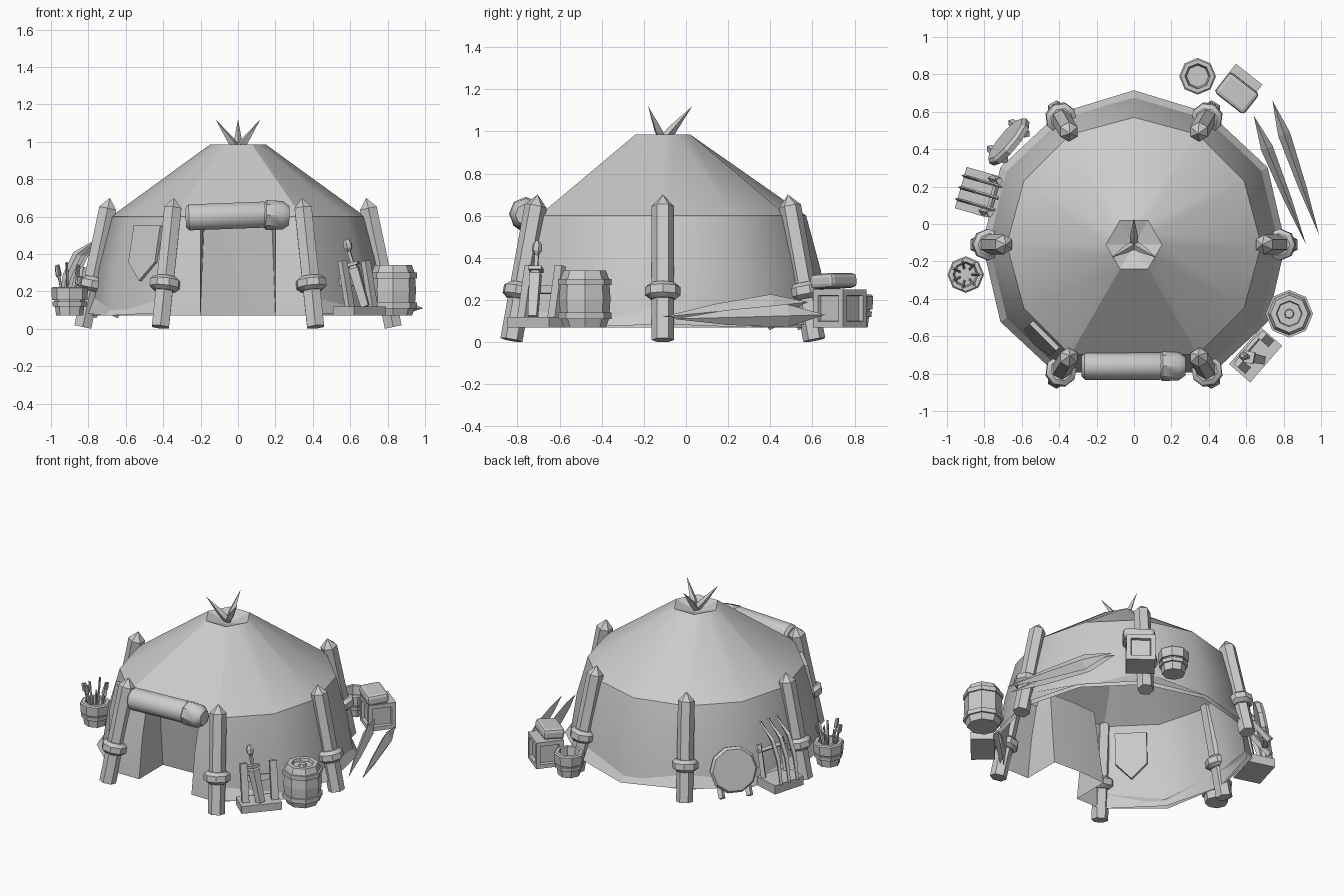
import bpy, bmesh, math
from mathutils import Vector, Matrix

if "Cube" in bpy.data.objects:
    bpy.data.objects.remove(bpy.data.objects["Cube"])

mat = bpy.data.materials.new("plain_grey")
mat.use_nodes = True
GREY = (0.6, 0.6, 0.6, 1)
mat.diffuse_color = GREY
mat.node_tree.nodes["Principled BSDF"].inputs["Base Color"].default_value = GREY

CY = -0.11          # tent centre on y
GROUND = 0.07       # level the goods stand on


def finish(name, bm, smooth=None, normals=True):
    if normals:
        bmesh.ops.recalc_face_normals(bm, faces=bm.faces)
    me = bpy.data.meshes.new(name)
    bm.to_mesh(me)
    bm.free()
    me.materials.append(mat)
    ob = bpy.data.objects.new(name, me)
    bpy.context.collection.objects.link(ob)
    if smooth:
        bpy.ops.object.select_all(action='DESELECT')
        ob.select_set(True)
        bpy.context.view_layer.objects.active = ob
        bpy.ops.object.shade_smooth_by_angle(angle=math.radians(smooth))
    return ob


def strip(bm, *rows, close=False):
    """Quads between successive rows of points."""
    rows = [[bm.verts.new(p) for p in r] for r in rows]
    for a, b in zip(rows, rows[1:]):
        for i in range(len(a) if close else len(a) - 1):
            j = (i + 1) % len(a)
            bm.faces.new((a[i], a[j], b[j], b[i]))
    return rows


def spindle(name, p, q, profile, n=8, flat=1.0, spin=0.0, smooth=None):
    """Sides turned round the line p-q; profile holds (fraction, radius)."""
    p, q = Vector(p), Vector(q)
    rot = (q - p).to_track_quat('Z', 'Y')
    rows = []
    for t, r in profile:
        angles = [spin + math.tau * i / n for i in range(n)]
        rows.append([p.lerp(q, t) + rot @ Vector((r * flat * math.cos(a), r * math.sin(a), 0))
                     for a in angles])
    bm = bmesh.new()
    rings = strip(bm, *rows, close=True)
    bm.faces.new(rings[0])
    bm.faces.new(rings[-1])
    bmesh.ops.remove_doubles(bm, verts=bm.verts, dist=0.0005)
    return finish(name, bm, smooth)


def box(name, loc, size, turn=0, tilt=0, bevel=0):
    bm = bmesh.new()
    bmesh.ops.create_cube(bm, size=1)
    bmesh.ops.scale(bm, vec=size, verts=bm.verts)
    if bevel:
        bmesh.ops.bevel(bm, geom=bm.edges, offset=bevel, segments=2, affect='EDGES', profile=0.5)
    m = (Matrix.Translation(loc) @ Matrix.Rotation(math.radians(turn), 4, 'Z')
         @ Matrix.Rotation(math.radians(tilt), 4, 'X'))
    bm.transform(m)
    return finish(name, bm)


def around(deg, r, z):
    a = math.radians(deg)
    return Vector((r * math.cos(a), CY + r * math.sin(a), z))


# roof: six panels, eave split in two per panel, straight over the door
EAVE, FOOT = 0.68, 0.79
top, eave = [], []
for k in range(12):
    top.append(around(30 * k, 0.15 if k % 2 == 0 else 0.15 * math.cos(math.pi / 6), 0.985))
    eave.append(around(30 * k, EAVE if k != 9 else EAVE * math.cos(math.pi / 6), 0.6))
bm = bmesh.new()
strip(bm, eave, top, close=True)
finish("roof", bm, 28)

# sunken smoke hole and its spikes
bm = bmesh.new()
rings = strip(bm, [around(60 * k, 0.15, 0.985) for k in range(6)],
              [around(60 * k, 0.04, 0.95) for k in range(6)], close=True)
bm.faces.new(rings[1])
finish("smoke_hole", bm)
for x, y in ((-0.12, -0.18), (0.12, -0.18), (0, 0.03)):
    spindle("roof_spike", (0, CY, 0.955), (x, y, 1.12), [(0, 0.022), (0.3, 0.022), (1, 0)], 4)


# wall with a recessed doorway in the front
def wall_row(r, z, half, depth):
    pts = [around(a, r, z) for a in range(-60, 241, 30)]
    y = pts[0].y
    return pts + [Vector(v) for v in ((-0.2, y, z), (-half, y + depth, z), (0, y + depth + 0.01, z),
                                      (half, y + depth, z), (0.2, y, z))]


bm = bmesh.new()
rows = strip(bm, wall_row(FOOT, GROUND, 0.2, 0.26), wall_row(0.75, 0.34, 0.19, 0.19),
             wall_row(EAVE, 0.6, 0.18, 0.1), close=True)
bm.faces.new(rows[2][-5:])
finish("wall", bm, 35)

# loose skirt hanging at the foot of the wall
bm = bmesh.new()
skirt = range(-60, 241, 30)
strip(bm, [around(a, 0.775, 0.17 if a % 60 == 0 else 0.11) for a in skirt],
      [around(a, 0.81 if a % 60 == 0 else 0.825, 0.085 if a % 60 == 0 else GROUND) for a in skirt])
finish("wall_skirt", bm)

# six leaning posts with rope rings
for a in range(0, 360, 60):
    foot, head = around(a, 0.83, 0.01), around(a, 0.685, 0.7)
    spindle("post", foot, head, [(0, 0.053), (0.92, 0.053), (1, 0)], 6)
    spindle("post_ring", foot.lerp(head, 0.28), foot.lerp(head, 0.39),
            [(0, 0.06), (0.25, 0.084), (0.75, 0.084), (1, 0.06)], 8, smooth=40)

# rolled door flap
spindle("door_roll", (-0.28, -0.76, 0.595), (0.17, -0.76, 0.612),
        [(0, 0.055), (0.04, 0.073), (0.93, 0.073), (1, 0.055)], 10, smooth=40)
spindle("door_roll_end", (0.13, -0.76, 0.61), (0.275, -0.76, 0.605),
        [(0, 0.06), (0.15, 0.08), (0.75, 0.076), (1, 0.05)], 8, smooth=40)

# pointed plaque on the front right wall
bm = bmesh.new()
rot = Matrix.Rotation(math.radians(-45), 4, 'Z') @ Matrix.Rotation(math.radians(-12), 4, 'X')
outline = ((-0.1, 0.14), (0.1, 0.14), (0.1, -0.06), (0, -0.16), (-0.1, -0.06))
rings = strip(bm, *[[Matrix.Translation((-0.49, -0.61, 0.41)) @ rot @ Vector((x, d, z))
                     for x, z in outline] for d in (-0.025, 0.025)], close=True)
for r in rings:
    bm.faces.new(r)
finish("wall_plaque", bm)

# barrel
spindle("barrel", (0.83, -0.48, GROUND), (0.83, -0.48, 0.34),
        [(0, 0.1), (0.15, 0.115), (0.5, 0.122), (0.85, 0.115), (1, 0.1), (1, 0.07), (0.93, 0.065)], 8)
for z in (0.11, 0.27):
    spindle("barrel_hoop", (0.83, -0.48, z), (0.83, -0.48, z + 0.03), [(0, 0.127), (1, 0.127)], 8)
spindle("barrel_bung", (0.83, -0.48, 0.31), (0.83, -0.48, 0.335), [(0, 0.03), (1, 0.022)], 8)

# two open pots, one filled with arrows
for x, y in ((0.34, 0.79), (-0.9, -0.27)):
    spindle("pot", (x, y, GROUND), (x, y, 0.225),
            [(0, 0.072), (0.55, 0.083), (0.55, 0.095), (0.95, 0.098), (1, 0.09), (1, 0.068), (0.3, 0.055)], 8)
    spindle("pot_band", (x, y, 0.12), (x, y, 0.145), [(0, 0.09), (1, 0.092)], 8)
for k in range(7):
    a = k * 0.9
    c, s = math.cos(a), math.sin(a)
    low = Vector((-0.9 + 0.03 * c, -0.27 + 0.03 * s, 0.12))
    high = Vector((-0.9 + 0.075 * c, -0.27 + 0.075 * s, 0.33 + 0.012 * (k % 3)))
    spindle("arrow", low, high, [(0, 0.007), (1, 0.007)], 4)
    spindle("arrow_feathers", low.lerp(high, 0.72), high, [(0, 0.004), (0.2, 0.02), (1, 0.016)], 4, 0.25, a)

# tool rack beside the barrel
RT = 49
along = Vector((math.cos(math.radians(RT)), math.sin(math.radians(RT)), 0))
out = Vector((along.y, -along.x, 0))
rack = Vector((0.65, -0.70, 0))
box("tool_rack_base", rack + Vector((0, 0, 0.095)), (0.26, 0.15, 0.05), RT)
for s in (-0.09, 0.1):
    box("tool_rack_upright", rack + along * s - out * 0.015 + Vector((0, 0, 0.23)), (0.045, 0.03, 0.27), RT, -12)
box("tool_rack_rail", rack - out * 0.05 + Vector((0, 0, 0.25)), (0.2, 0.02, 0.04), RT, -12)
tip, grip = rack + out * 0.04 + Vector((0, 0, 0.12)), rack - out * 0.05 - along * 0.05 + Vector((0, 0, 0.46))
spindle("short_sword", tip, grip, [(0, 0.03), (0.6, 0.036), (0.66, 0.012), (0.88, 0.012)], 4, spin=0.8)
spindle("sword_guard", tip.lerp(grip, 0.64), tip.lerp(grip, 0.69), [(0, 0.045), (1, 0.045)], 4, spin=0.8)
spindle("sword_pommel", tip.lerp(grip, 0.86), grip + Vector((0, 0, 0.02)), [(0, 0.01), (0.3, 0.024), (0.7, 0.024), (1, 0.01)], 6)

# long shards lying along the left wall
for p, q in (((0.92, -0.11, 0.12), (0.64, 0.58, 0.19)), ((0.99, -0.06, 0.11), (0.74, 0.66, 0.13))):
    spindle("shard", p, q, [(0, 0), (0.35, 0.035), (0.75, 0.055), (1, 0)], 4, 0.6)

# crate with framed sides and a cushion on top
CT = -38
crate = Vector((0.56, 0.73, 0.16))
bm = bmesh.new()
bmesh.ops.create_cube(bm, size=0.18)
sides = [f for f in bm.faces if abs(f.normal.z) < 0.5]
bmesh.ops.inset_individual(bm, faces=sides, thickness=0.04)
bmesh.ops.inset_individual(bm, faces=sides, thickness=0.004, depth=-0.02)
bm.transform(Matrix.Translation(crate) @ Matrix.Rotation(math.radians(CT), 4, 'Z'))
finish("crate", bm, normals=False)
box("cushion", crate + Vector((-0.01, -0.03, 0.13)), (0.2, 0.14, 0.07), CT, 4, 0.02)

# weapon rack at the right, three curved blades leaning inwards
WT = -16
rm = Matrix.Translation((-0.84, 0.17, 0)) @ Matrix.Rotation(math.radians(WT), 4, 'Z')
box("weapon_rack_base", rm @ Vector((0, 0, 0.1)), (0.18, 0.23, 0.06), WT)
for s in (-0.09, 0.09):
    spindle("weapon_rack_upright", rm @ Vector((0.05, s, 0.1)), rm @ Vector((0.1, s, 0.34)), [(0, 0.02), (1, 0.02)], 4)
spindle("weapon_rack_rail", rm @ Vector((0.09, -0.11, 0.3)), rm @ Vector((0.09, 0.11, 0.3)), [(0, 0.016), (1, 0.016)], 4)
for s in (-0.065, 0, 0.065):
    bm = bmesh.new()
    spine = ((-0.09, 0.12, 0.014), (-0.06, 0.28, 0.022), (0.0, 0.4, 0.022), (0.12, 0.485, 0.002))
    rows = strip(bm, *[[rm @ Vector((x - w, s, z + w / 2)), rm @ Vector((x, s + 0.009, z)),
                        rm @ Vector((x + w, s, z - w / 2)), rm @ Vector((x, s - 0.009, z))]
                       for x, z, w in spine], close=True)
    bm.faces.new(rows[0])
    bm.faces.new(rows[-1])
    finish("curved_blade", bm)

# round shield on two short feet
face = Vector((-0.77, 0.64, 0.22)).normalized()
mid = Vector((-0.67, 0.44, 0.235))
spindle("round_shield", mid - face * 0.02, mid + face * 0.025, [(0, 0.15), (0.6, 0.155), (1, 0.14)], 10)
side = Vector((-face.y, face.x, 0)).normalized()
for s in (-0.09, 0.09):
    p = mid + side * s
    spindle("shield_foot", (p.x - 0.045, p.y + 0.035, GROUND), (p.x + 0.04, p.y - 0.03, 0.2), [(0, 0.022), (1, 0.022)], 4)
